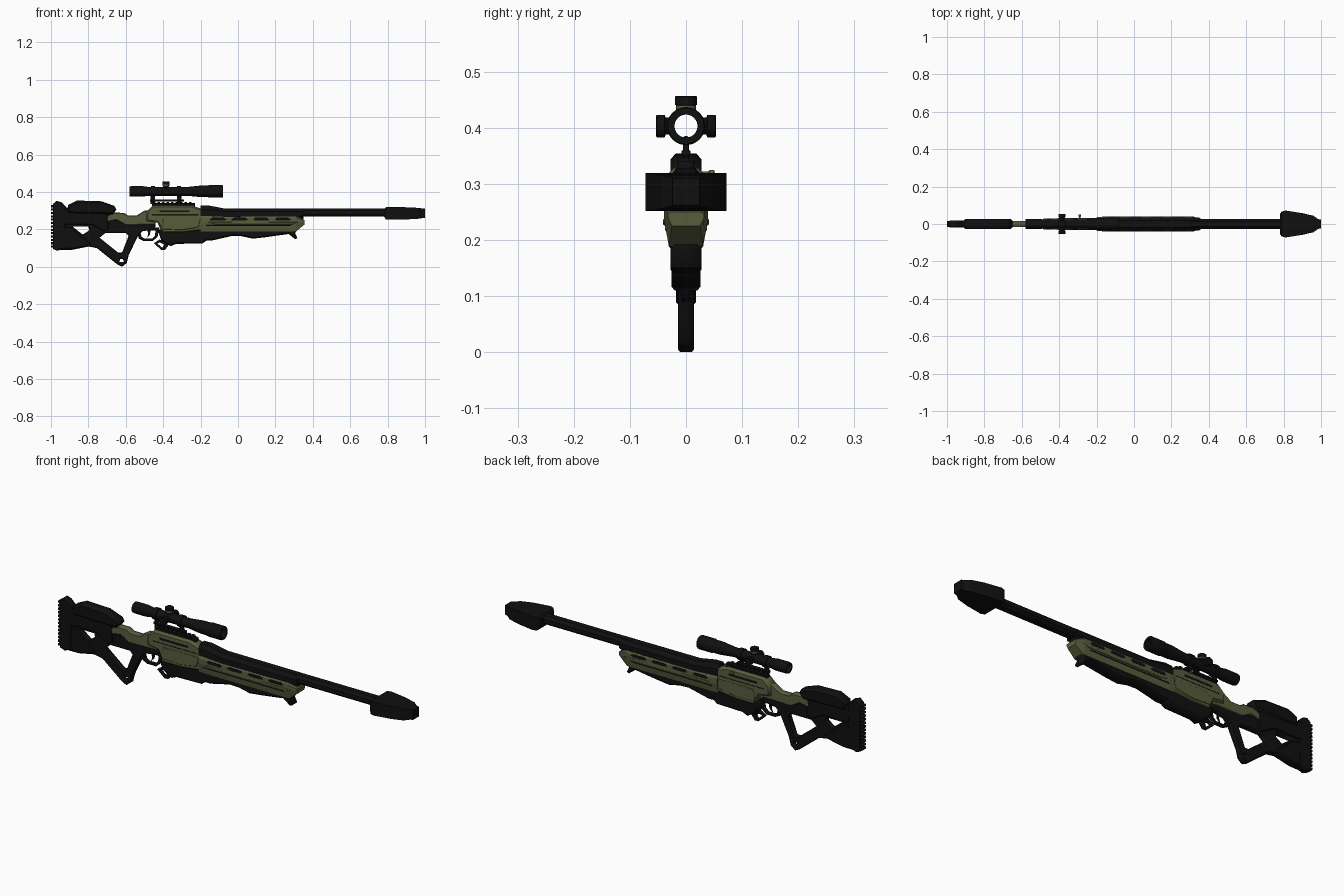
import bpy, bmesh, math
from mathutils import Matrix, Vector

cube = bpy.data.objects.get("Cube")
if cube:
    bpy.data.objects.remove(cube, do_unlink=True)


def material(name, rgb):
    m = bpy.data.materials.new(name)
    m.use_nodes = True
    m.diffuse_color = (*rgb, 1)
    bsdf = m.node_tree.nodes["Principled BSDF"]
    bsdf.inputs["Base Color"].default_value = (*rgb, 1)
    bsdf.inputs["Roughness"].default_value = 0.7
    return m


BLACK = material("matte_black", (0.005, 0.005, 0.005))
OLIVE = material("olive_green", (0.095, 0.11, 0.046))


def finish(name, bm, mat, smooth=False):
    bmesh.ops.remove_doubles(bm, verts=bm.verts, dist=0.00005)
    bmesh.ops.recalc_face_normals(bm, faces=bm.faces)
    mesh = bpy.data.meshes.new(name)
    bm.to_mesh(mesh)
    bm.free()
    mesh.materials.append(mat)
    ob = bpy.data.objects.new(name, mesh)
    bpy.context.collection.objects.link(ob)
    if smooth:
        bpy.context.view_layer.objects.active = ob
        ob.select_set(True)
        bpy.ops.object.shade_smooth_by_angle(angle=math.radians(35))
        ob.select_set(False)
    return ob


def plate(name, half, mat, outline, holes=(), chamfer=0.004, y=0):
    """Side outline in x, z with optional holes, extruded to both sides."""
    cu = bpy.data.curves.new(name, 'CURVE')
    cu.dimensions, cu.fill_mode = '2D', 'BOTH'
    cu.extrude, cu.bevel_depth = half - chamfer, chamfer
    cu.offset, cu.bevel_resolution = -chamfer, 0
    for loop in (outline, *holes):
        sp = cu.splines.new('POLY')
        sp.points.add(len(loop) - 1)
        for p, (x, z) in zip(sp.points, loop):
            p.co = (x, z, 0, 1)
        sp.use_cyclic_u = True
    tmp = bpy.data.objects.new(name + "_curve", cu)
    bpy.context.collection.objects.link(tmp)
    bpy.context.view_layer.update()
    dg = bpy.context.evaluated_depsgraph_get()
    mesh = bpy.data.meshes.new_from_object(tmp.evaluated_get(dg))
    bm = bmesh.new()
    bm.from_mesh(mesh)
    bpy.data.objects.remove(tmp, do_unlink=True)
    bpy.data.meshes.remove(mesh)
    bm.transform(Matrix.Translation((0, y, 0)) @ Matrix.Rotation(math.pi / 2, 4, 'X'))
    return finish(name, bm, mat)


def bar(name, half, mat, x0, x1, z0, z1, chamfer=0.002, y=0):
    return plate(name, half, mat, [(x0, z0), (x1, z0), (x1, z1), (x0, z1)], (), chamfer, y)


OCTAGON = [(1, -.45), (1, .45), (.5, 1), (-.5, 1), (-1, .45), (-1, -.45), (-.5, -1), (.5, -1)]
GUARD = [(.78, -1), (1, .1), (1, .75), (.85, 1), (-.85, 1), (-1, .75), (-1, .1), (-.78, -1)]
BLOCK = [(1, -1), (1, 1), (-1, 1), (-1, -1)]


def loft(name, mat, section, stations):
    """Stations are (x, half width, bottom, top)."""
    bm = bmesh.new()
    rings = [[bm.verts.new((x, u * w, (a + b) / 2 + v * (b - a) / 2)) for u, v in section]
             for x, w, a, b in stations]
    n = len(section)
    for r, s in zip(rings, rings[1:]):
        for i in range(n):
            bm.faces.new((r[i], r[(i + 1) % n], s[(i + 1) % n], s[i]))
    bm.faces.new(rings[0])
    bm.faces.new(rings[-1])
    return finish(name, bm, mat)


def lathe(name, mat, profile, origin, axis=(1, 0, 0), closed=False):
    """Profile is (distance along axis, radius)."""
    bm = bmesh.new()
    vs = [bm.verts.new((r, 0, t)) for t, r in profile]
    es = [bm.edges.new(e) for e in zip(vs, vs[1:])]
    if closed:
        es.append(bm.edges.new((vs[-1], vs[0])))
    bmesh.ops.spin(bm, geom=vs + es, axis=(0, 0, 1), cent=(0, 0, 0),
                   angle=math.tau, steps=24)
    turn = Vector((0, 0, 1)).rotation_difference(Vector(axis)).to_matrix().to_4x4()
    bm.transform(Matrix.Translation(origin) @ turn)
    return finish(name, bm, mat, smooth=True)


# Skeleton stock with pistol grip
plate("stock", .014, BLACK,
      [(-.95, .09), (-.89, .09), (-.80, .108), (-.755, .10), (-.645, .012), (-.62, 0),
       (-.595, .02), (-.585, .06), (-.535, .165), (-.51, .19), (-.44, .20), (-.44, .24),
       (-.66, .25), (-.70, .30), (-.95, .32)],
      [[(-.885, .215), (-.80, .215), (-.795, .195), (-.83, .172)],
       [(-.74, .155), (-.71, .18), (-.60, .18), (-.585, .165), (-.62, .075), (-.64, .075)],
       [(-.635, .025), (-.61, .025), (-.615, .042), (-.63, .042)]])
plate("stock_upper_shell", .02, BLACK,
      [(-.93, .225), (-.78, .225), (-.72, .19), (-.69, .20), (-.70, .29), (-.93, .31)])
plate("stock_lower_shell", .018, BLACK,
      [(-.93, .095), (-.89, .095), (-.81, .11), (-.79, .125), (-.84, .165), (-.89, .21), (-.93, .21)])
plate("cheek_rest", .028, BLACK,
      [(-.91, .285), (-.91, .33), (-.86, .354), (-.73, .35), (-.66, .325), (-.65, .305), (-.67, .28)],
      chamfer=.01)

# Butt pad with ribs
plate("butt_pad", .018, BLACK,
      [(-.99, .095), (-.965, .085), (-.925, .10), (-.92, .32), (-.945, .345), (-.97, .352), (-.99, .335)])
for i in range(13):
    z = .102 + i * .018
    bar("butt_rib", .016, BLACK, -1, -.98, z, z + .011)

# Receiver, tang and its cover details
plate("tang", .017, OLIVE,
      [(-.725, .235), (-.715, .255), (-.675, .29), (-.61, .288), (-.59, .275), (-.54, .275),
       (-.50, .30), (-.44, .30), (-.44, .225), (-.60, .222), (-.65, .25)])
plate("receiver", .03, OLIVE,
      [(-.49, .295), (-.455, .328), (-.25, .328), (-.18, .305), (-.18, .195), (-.30, .18),
       (-.405, .18), (-.43, .235), (-.49, .245)], chamfer=.008)
plate("receiver_panel", .032, OLIVE,
      [(-.41, .20), (-.30, .195), (-.21, .21), (-.20, .26), (-.40, .26)], chamfer=.003)
bar("ejection_slot", .0306, BLACK, -.42, -.26, .292, .302, .0003)
bar("receiver_seam", .0306, BLACK, -.46, -.21, .274, .278, .0003)
lathe("bolt_handle", OLIVE, [(0, 0), (0, .004), (.022, .004), (.024, .007), (.032, .007), (.034, 0)],
      (-.29, .018, .318), (0, 1, 0))

# Trigger group
plate("trigger_guard", .009, BLACK,
      [(-.545, .20), (-.53, .15), (-.505, .138), (-.455, .138), (-.43, .16), (-.42, .21)],
      [[(-.525, .195), (-.515, .16), (-.50, .15), (-.46, .15), (-.445, .165), (-.44, .195)]], .002)
plate("trigger", .004, BLACK, [(-.485, .20), (-.48, .172), (-.487, .155), (-.47, .172), (-.468, .20)],
      chamfer=.001)
plate("magazine_catch", .008, BLACK,
      [(-.45, .125), (-.42, .145), (-.36, .13), (-.39, .09), (-.41, .09)],
      [[(-.432, .124), (-.417, .13), (-.395, .118), (-.405, .102)]], .002)

# Magazine and lower fore-end
plate("magazine", .026, BLACK,
      [(-.43, .20), (-.41, .14), (-.36, .11), (-.33, .122), (-.19, .125), (-.16, .145), (-.16, .20)],
      chamfer=.006)
plate("lower_fore_end", .028, BLACK,
      [(-.18, .21), (-.18, .14), (-.14, .14), (-.03, .165), (.02, .163), (.08, .15), (.15, .158),
       (.27, .175), (.305, .148), (.318, .152), (.305, .18), (.33, .21)], chamfer=.007)

# Handguard with side slots
loft("handguard", OLIVE, GUARD,
     [(-.20, .036, .188, .272), (-.17, .039, .188, .272), (.31, .039, .188, .272), (.355, .032, .225, .25)])
for i in range(4):
    x = -.15 + i * .115
    plate("vent_slot", .0396, BLACK,
          [(x, .252), (x + .012, .262), (x + .075, .262), (x + .087, .252), (x + .075, .246), (x + .012, .246)],
          chamfer=.0003)
bar("handguard_groove", .0375, BLACK, -.17, .28, .217, .222, .0003)
plate("handguard_strake", .041, OLIVE,
      [(-.12, .226), (.29, .226), (.32, .238), (-.16, .238)], chamfer=.002)

# Barrel, shroud and muzzle brake
loft("barrel_shroud", BLACK, OCTAGON,
     [(-.20, .03, .25, .328), (-.16, .034, .25, .328), (-.07, .036, .25, .311), (.35, .036, .255, .31)])
loft("barrel", BLACK, OCTAGON, [(.30, .028, .268, .312), (.80, .028, .268, .312)])
loft("muzzle_brake", BLACK, BLOCK,
     [(.78, .055, .27, .308), (.79, .066, .253, .318), (.81, .072, .252, .319),
      (.90, .058, .253, .318), (.96, .044, .256, .315), (.985, .026, .26, .312), (1, .024, .262, .31)])
for z in (.268, .294):
    plate("brake_port", .0585, BLACK, [(.82, z), (.89, z), (.89, z + .01), (.82, z + .01)], chamfer=.001)

# Scope rail and mounts
bar("scope_rail", .014, BLACK, -.46, -.23, .322, .34)
for i in range(9):
    bar("rail_tooth", .016, BLACK, -.455 + i * .024, -.441 + i * .024, .336, .346)
bar("mount_base", .008, BLACK, -.47, -.29, .35, .36)
AXIS_Z = .403
for x in (-.455, -.315):
    bar("mount_leg", .005, BLACK, x - .012, x + .012, .335, .385)
    lathe("scope_ring", BLACK, [(-.011, .022), (-.011, .029), (.011, .029), (.011, .022)],
          (x, 0, AXIS_Z), closed=True)

# Hollow scope body
lathe("scope_tube", BLACK,
      [(-.58, .0205), (-.58, .026), (-.57, .028), (-.51, .028), (-.48, .0235), (-.27, .0235),
       (-.20, .031), (-.16, .031), (-.155, .034), (-.085, .034), (-.08, .032), (-.08, .0205)],
      (0, 0, AXIS_Z), closed=True)

# Scope turrets
KNOB = [(.022, 0), (.022, .015), (.036, .015), (.038, .02), (.052, .02), (.0535, .018), (.0535, 0)]
for axis in ((0, 0, 1), (0, 1, 0), (0, -1, 0)):
    lathe("scope_turret", BLACK, KNOB, (-.385, 0, AXIS_Z), axis)
lathe("turret_collar", OLIVE, [(.03, 0), (.03, .0175), (.037, .0175), (.037, 0)], (-.385, 0, AXIS_Z), (0, 0, 1))
